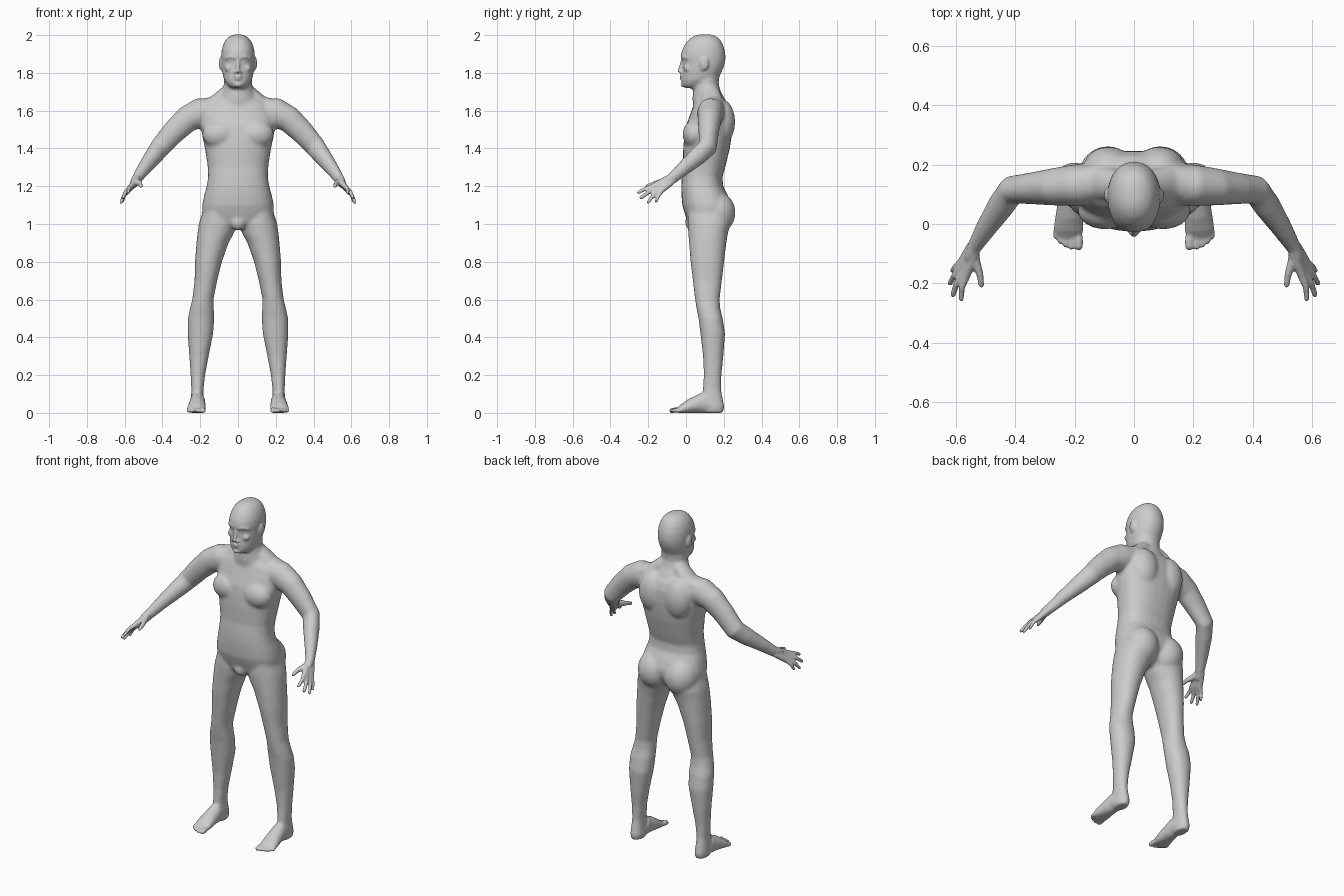
import bpy, bmesh, math
from mathutils import Vector, Matrix

N = 28


def skin(bm, rings):
    """Join rings of points into a closed tube."""
    vr = [[bm.verts.new(p) for p in r] for r in rings]
    for a, b in zip(vr, vr[1:]):
        for i in range(len(a)):
            j = (i + 1) % len(a)
            bm.faces.new((a[i], a[j], b[j], b[i]))
    bm.faces.new(vr[0][::-1])
    bm.faces.new(vr[-1])


def sup(i, p):
    a = 2 * math.pi * i / N
    c, s = math.cos(a), math.sin(a)
    return (math.copysign(abs(c) ** (2 / p), c), math.copysign(abs(s) ** (2 / p), s))


def loft(bm, rows, p=2.0):
    """Horizontal sections: z, x0, x1, y0 (front), y1 (back)."""
    rings = []
    for z, x0, x1, y0, y1 in rows:
        rings.append([((x0 + x1) / 2 + (x1 - x0) / 2 * sup(i, p)[0],
                       (y0 + y1) / 2 + (y1 - y0) / 2 * sup(i, p)[1], z) for i in range(N)])
    skin(bm, rings)


def sym(rows):
    return [(z, -w, w, a, b) for z, w, a, b in rows]


def tube(bm, pts):
    """Sections along a path: x, y, z, sideways radius, other radius; rounded ends."""
    P = [Vector(p[:3]) for p in pts]
    rings = []
    for k, p in enumerate(pts):
        t = (P[min(k + 1, len(P) - 1)] - P[max(k - 1, 0)]).normalized()
        u = t.cross(Vector((0, 0, 1))).normalized()
        v = u.cross(t)
        ends = [(0, 1)]
        if k == 0:
            ends = [(-0.9, .4), (-0.6, .8), (0, 1)]
        if k == len(pts) - 1:
            ends = [(0, 1), (0.6, .8), (0.9, .4)]
        for d, f in ends:
            c = P[k] + t * d * min(p[3], p[4])
            rings.append([c + u * (p[3] * f * sup(i, 2)[0]) + v * (p[4] * f * sup(i, 2)[1])
                          for i in range(N)])
    skin(bm, rings)


def ball(bm, c, r):
    bmesh.ops.create_uvsphere(bm, u_segments=24, v_segments=16, radius=1,
                              matrix=Matrix.Translation(c) @ Matrix.Diagonal((*r, 1)))


def mirror(bm, geom):
    """Copy the side parts to the other side."""
    d = bmesh.ops.duplicate(bm, geom=geom)
    for v in [g for g in d['geom'] if isinstance(g, bmesh.types.BMVert)]:
        v.co.x *= -1


def fuse(bm, name, voxel, smooth):
    """Melt overlapping parts into one smooth surface."""
    bmesh.ops.recalc_face_normals(bm, faces=bm.faces)
    for v in bm.verts:
        v.co.z = max(v.co.z, 0)
    me = bpy.data.meshes.new(name)
    bm.to_mesh(me)
    bm.free()
    ob = bpy.data.objects.new(name, me)
    bpy.context.collection.objects.link(ob)
    m = ob.modifiers.new('fuse', 'REMESH')
    m.mode, m.voxel_size = 'VOXEL', voxel
    m = ob.modifiers.new('soften', 'SMOOTH')
    m.factor, m.iterations = 0.5, smooth
    dg = bpy.context.evaluated_depsgraph_get()
    dg.update()
    out = bpy.data.meshes.new_from_object(ob.evaluated_get(dg))
    bpy.data.objects.remove(ob)
    return out


# ---- large forms: side parts first
bm = bmesh.new()
# leg
loft(bm, [(1.07, .03, .185, .01, .23), (1.0, .004, .208, .008, .235), (.95, .022, .215, .012, .222),
          (.9, .05, .22, .016, .214), (.8, .085, .228, .024, .202), (.7, .11, .23, .036, .19),
          (.6, .13, .242, .048, .178), (.55, .128, .255, .056, .182), (.5, .126, .266, .066, .195),
          (.42, .131, .267, .076, .207), (.3, .155, .258, .09, .198), (.2, .174, .251, .094, .188),
          (.12, .183, .247, .088, .187), (.07, .18, .25, .08, .196), (.03, .177, .252, .085, .204),
          (0, .182, .247, .095, .196)], 2.15)
# arm
tube(bm, [(.13, .135, 1.595, .07, .07), (.2, .13, 1.588, .07, .08), (.27, .125, 1.555, .063, .07),
          (.34, .12, 1.488, .054, .063), (.41, .115, 1.408, .048, .056), (.445, .065, 1.362, .046, .05),
          (.495, -.01, 1.297, .036, .039), (.535, -.075, 1.24, .026, .031), (.552, -.11, 1.216, .019, .033)])
# buttock, chest muscle, shoulder blade, trapezius
ball(bm, (.088, .165, 1.06), (.098, .097, .11))
ball(bm, (.098, .045, 1.475), (.092, .063, .075))
ball(bm, (.085, .19, 1.54), (.085, .07, .12))
tube(bm, [(.05, .13, 1.70, .05, .04), (.12, .14, 1.635, .06, .045), (.19, .135, 1.605, .06, .06)])
mirror(bm, bm.verts[:] + bm.edges[:] + bm.faces[:])
# torso
loft(bm, sym([(.975, .05, .04, .15), (1.0, .13, .012, .2), (1.06, .19, -.008, .235), (1.1, .19, -.02, .24),
              (1.15, .18, -.024, .222), (1.2, .166, -.025, .197), (1.25, .158, -.022, .193),
              (1.3, .16, -.016, .208), (1.4, .175, -.015, .232), (1.46, .188, -.01, .241),
              (1.52, .198, .0, .246), (1.58, .195, .022, .244), (1.63, .17, .04, .228),
              (1.66, .12, .05, .2)]), 2.4)
ball(bm, (0, .03, 1.01), (.04, .035, .045))
# neck
loft(bm, sym([(1.6, .13, .04, .23), (1.66, .1, .034, .208), (1.7, .082, .036, .185),
              (1.74, .075, .042, .173), (1.82, .07, .05, .18)]))
# head
loft(bm, sym([(2.004, .02, .07, .13), (1.997, .04, .045, .155), (1.982, .06, .02, .177),
              (1.955, .077, -.004, .194), (1.92, .087, -.022, .206), (1.885, .09, -.029, .21),
              (1.86, .089, -.018, .208), (1.83, .087, -.02, .2), (1.79, .081, -.022, .182),
              (1.76, .073, -.024, .15), (1.735, .055, -.021, .11), (1.72, .035, -.008, .07)]), 2.15)
base = fuse(bm, 'base', .008, 8)

# ---- fine forms: side parts first
bm = bmesh.new()
# hand: each finger runs from the wrist over its knuckle to the tip
wrist, palm = Vector((.54, -.085, 1.233)), Vector((.573, -.152, 1.188))
spread, back = Vector((.27, .87, -.41)), Vector((.82, 0, .57))
for off, tip, r in [(-.028, (.581, -.252, 1.167), .0105), (-.009, (.609, -.238, 1.138), .011),
                    (.01, (.619, -.2, 1.115), .0105), (.027, (.611, -.158, 1.12), .0095)]:
    tip = Vector(tip)
    a, k = wrist + spread * off * .6, palm + spread * off
    mid = (k + tip) / 2 + back * .007
    tube(bm, [(*a, .016, .016), (*((a + k) / 2), .016, .016), (*k, .014, .014),
              (*mid, r, r), (*tip, r * .85, r * .85)])
tube(bm, [(.54, -.09, 1.23, .018, .02), (.532, -.13, 1.222, .016, .018),
          (.518, -.17, 1.213, .012, .013), (.513, -.207, 1.2, .0095, .0095)])
# foot
tube(bm, [(.214, .16, .035, .036, .04), (.214, .09, .055, .04, .056), (.217, .03, .038, .046, .04),
          (.22, -.015, .022, .05, .027), (.221, -.035, .015, .047, .018)])
# toes
for x, y, r in [(.186, -.075, .0145), (.211, -.077, .0105), (.231, -.069, .01),
                (.248, -.058, .0095), (.262, -.043, .0095)]:
    tube(bm, [(.22 + (x - .22) * .85, -.01, .017, r, r), (x, y + .02, .015, r, r), (x, y, .011, r, r)])
# ear
ball(bm, (.09, .097, 1.85), (.011, .024, .035))
ball(bm, (.086, .088, 1.825), (.008, .013, .014))
# brow, eye, cheek, nostril
tube(bm, [(.014, -.02, 1.88, .008, .008), (.04, -.013, 1.886, .008, .009), (.062, .008, 1.878, .008, .008)])
ball(bm, (.033, -.002, 1.863), (.014, .012, .008))
ball(bm, (.045, .01, 1.825), (.025, .022, .022))
ball(bm, (.012, -.025, 1.803), (.009, .011, .008))
mirror(bm, bm.verts[:] + bm.edges[:] + bm.faces[:])
# nose, lips, chin
tube(bm, [(0, -.016, 1.878, .008, .008), (0, -.024, 1.845, .009, .009), (0, -.034, 1.81, .011, .01)])
ball(bm, (0, -.02, 1.782), (.024, .014, .0065))
ball(bm, (0, -.019, 1.768), (.02, .014, .0065))
ball(bm, (0, -.012, 1.738), (.022, .016, .014))
bm.from_mesh(base)
bpy.data.meshes.remove(base)
me = fuse(bm, 'body', .006, 2)
me.name = 'body'
body = bpy.data.objects.new('body', me)
bpy.context.collection.objects.link(body)
me.shade_smooth()
